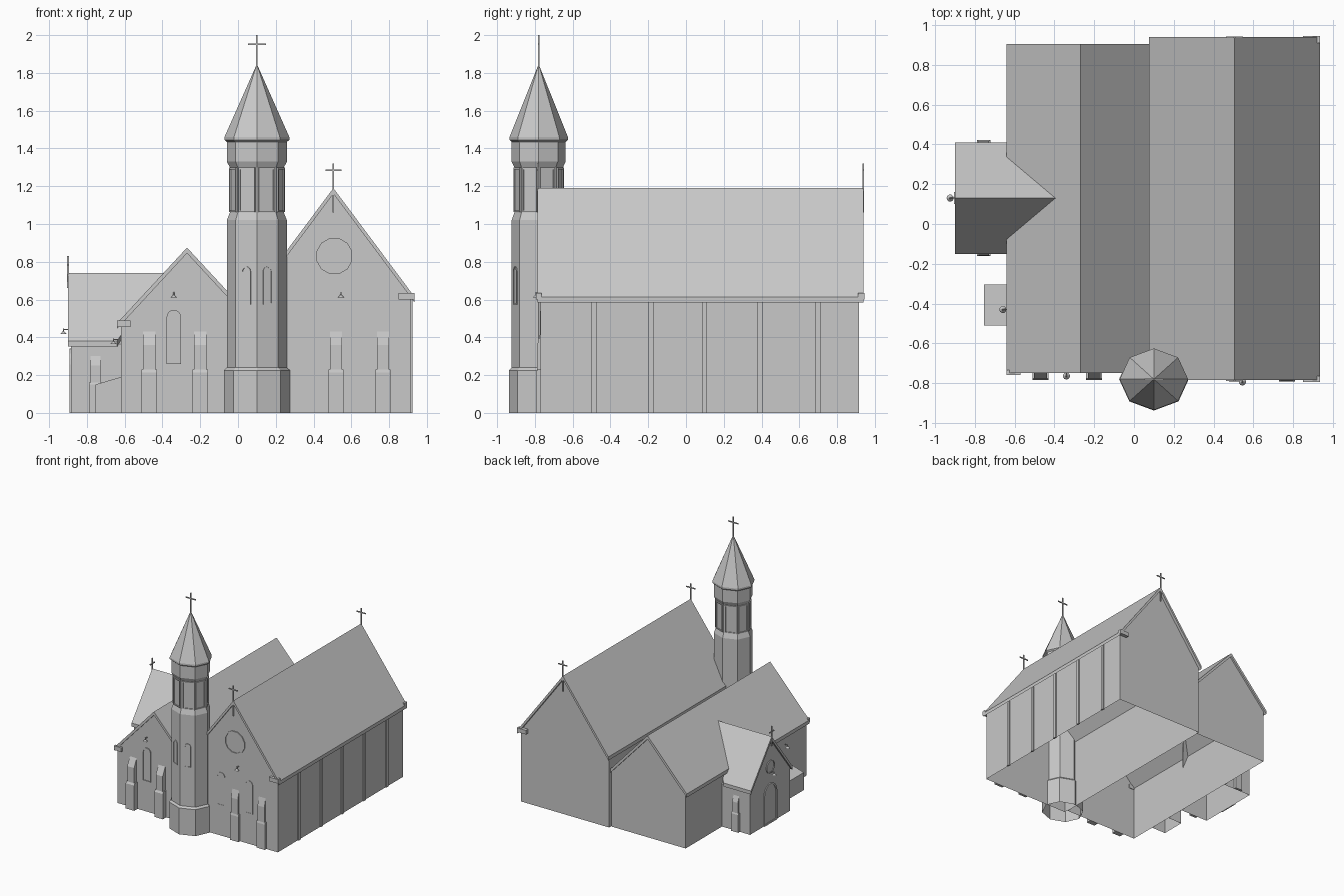
import bpy, bmesh, math
from mathutils import Vector

cube = bpy.data.objects.get("Cube")
if cube:
    bpy.data.objects.remove(cube, do_unlink=True)

stone = bpy.data.materials.new("light_grey_stone")
stone.use_nodes = True
GREY = (0.58, 0.58, 0.58, 1)
stone.diffuse_color = GREY
stone.node_tree.nodes["Principled BSDF"].inputs["Base Color"].default_value = GREY


def loft(name, rings, caps=(True, True), closed=True):
    """Bridge rings of points with flat faces and cap the chosen ends."""
    bm = bmesh.new()
    rows = [[bm.verts.new(p) for p in ring] for ring in rings]
    n = len(rows[0])
    for a, b in zip(rows, rows[1:]):
        for i in range(n if closed else n - 1):
            j = (i + 1) % n
            bm.faces.new((a[i], a[j], b[j], b[i]))
    for row, cap in ((rows[0], caps[0]), (rows[-1], caps[1])):
        if cap:
            bm.faces.new(row)
    bmesh.ops.recalc_face_normals(bm, faces=bm.faces)
    mesh = bpy.data.meshes.new(name)
    bm.to_mesh(mesh)
    bm.free()
    mesh.materials.append(stone)
    obj = bpy.data.objects.new(name, mesh)
    bpy.context.collection.objects.link(obj)
    return obj


def box(name, x0, x1, y0, y1, z0, z1):
    ring = [(x0, y0), (x1, y0), (x1, y1), (x0, y1)]
    return loft(name, [[(x, y, z) for x, y in ring] for z in (z0, z1)])


def along(axis, w, l, z):
    return (w, l, z) if axis == "y" else (l, w, z)


def gabled_hall(name, axis, ridge, top, slope, roof_w, wall_w, roof_l, wall_l, cut=None):
    """Floorless gabled walls under a thin overhanging roof."""
    t = 0.03
    height = lambda w: top - abs(w - ridge) * slope
    a, b = wall_w
    prof = [(a, 0), (a, height(a) - t), (ridge, top - t), (b, height(b) - t), (b, 0)]
    loft(name + "_walls", [[along(axis, w, l, z) for w, z in prof] for l in wall_l], closed=False)
    a, b = roof_w
    prof = [(w, height(w)) for w in (a, ridge, b)]
    prof += [(w, z - t) for w, z in reversed(prof)]
    end = cut or (lambda z: roof_l[1])
    loft(name + "_roof", [[along(axis, w, roof_l[0], z) for w, z in prof],
                          [along(axis, w, end(z), z) for w, z in prof]])


def on_wall(origin, deg):
    """Map (across, up, out) onto a wall facing the given direction."""
    a = math.radians(deg)
    out, side = Vector((math.cos(a), math.sin(a), 0)), Vector((-math.sin(a), math.cos(a), 0))
    return lambda u, v, n: Vector(origin) + side * u + Vector((0, 0, v)) + out * n


def framed_panel(name, put, outline, border, rise=0.008):
    """Raised thin frame around a set-back pane."""
    us, vs = zip(*outline)
    cu, cv = (min(us) + max(us)) / 2, (min(vs) + max(vs)) / 2
    fu, fv = 1 - 2 * border / (max(us) - min(us)), 1 - 2 * border / (max(vs) - min(vs))
    inner = [(cu + (u - cu) * fu, cv + (v - cv) * fv) for u, v in outline]
    return loft(name, [[put(u, v, d) for u, v in pts] for pts, d in
                       ((outline, 0), (outline, rise), (inner, rise), (inner, 0.002))], (False, True))


def arch(width, height):
    r = width / 2
    curve = [(r * math.cos(math.pi * i / 8), height - r + r * math.sin(math.pi * i / 8)) for i in range(9)]
    return [(-r, 0), (r, 0)] + curve


def circle(r, n=12):
    return [(r * math.cos(math.tau * (i + .5) / n), r * math.sin(math.tau * (i + .5) / n)) for i in range(n)]


def buttress(name, put, depth, scale=1.0):
    """Wide stepped foot and a narrower shaft with a sloping cap."""
    d = depth
    for part, half, prof in (
            ("foot", .04, [(0, 0), (d, 0), (d, .215), (d * .8, .23), (0, .23)]),
            ("shaft", .032, [(0, .2), (d * .8, .2), (d * .8, .36), (0, .43)])):
        loft(name + "_" + part, [[put(u * scale ** .5, z * scale, n) for n, z in prof] for u in (-half, half)])


def cross(name, x, y, z0, z1, arm, axis="x"):
    h = 0.004
    box(name + "_post", x - h, x + h, y - h, y + h, z0, z1)
    zc = z0 + (z1 - z0) * 0.72 if z1 - z0 < .2 else z1 - .035
    ax, ay = (arm, h) if axis == "x" else (h, arm)
    box(name + "_arm", x - ax, x + ax, y - ay, y + ay, zc - h, zc + h)


def lamp(name, put):
    """Small hooded lamp on a bracket."""
    ring = lambda r, v: [put(u, v, .024 + w) for u, w in circle(r, 10)]
    loft(name + "_hood", [ring(.018, -.008), ring(.004, .006), ring(.003, .022)])
    loft(name + "_bracket", [[put(u, v, n) for u, v in ((-.003, .014), (.003, .014), (.003, .02), (-.003, .02))]
                             for n in (0, .026)])


# Three halls
SLOPE = 1.08
gabled_hall("main_hall", "y", .505, 1.19, 1.34, (.075, .935), (.085, .915), (-.785, .94), (-.77, .915))
gabled_hall("side_hall", "y", -.27, .875, SLOPE, (-.64, .08), (-.62, .08), (-.75, .905), (-.74, .89))
gabled_hall("transept", "x", .13, .74, 1.28, (-.15, .41), (-.14, .40), (-.9, -.39), (-.885, -.62),
            cut=lambda z: max(-.64, -.27 - (.875 - z) / SLOPE))

# Low lean-to annex
lean = [(-.755, 0), (-.755, .15), (-.62, .19), (-.62, 0)]
loft("annex", [[(x, y, z) for x, z in lean] for y in (-.51, -.305)], closed=False)

# Stone blocks at the eaves
for label, x0, x1, y0, y1, z in (("front_main", .85, .935, -.795, -.765, .6),
                                 ("back_main", .85, .935, .91, .945, .6),
                                 ("front_side", -.64, -.57, -.76, -.735, .455)):
    box(label + "_kneeler", x0, x1, y0, y1, z, z + .035)

# Pilasters on the long wall
for i, y in enumerate((-.4875, -.185, .0975, .39, .6975)):
    box(f"pilaster_{i}", .91, .924, y - .014, y + .014, 0, .6)

# Buttresses
for i, (x, y, d) in enumerate(((-.47, -.74, .045), (-.2, -.74, .045), (.518, -.77, .022), (.768, -.77, .022))):
    buttress(f"front_buttress_{i}", on_wall((x, y, 0), -90), d)
for label, y, deg in (("front", -.14, -90), ("back", .40, 90)):
    buttress("transept_buttress_" + label, on_wall((-.755, y, 0), deg), .022, .7)

# Windows and door
front_main = lambda x, z: on_wall((x, -.77, z), -90)
framed_panel("rose_window", front_main(.51, .83), circle(.098), .01)
for i, x in enumerate((.38, .643)):
    framed_panel(f"main_lancet_{i}", front_main(x, .26), arch(.075, .28), .006, .004)
framed_panel("side_lancet", on_wall((-.34, -.74, .26), -90), arch(.075, .285), .006)
west = lambda z: on_wall((-.885, .13, z), 180)
framed_panel("transept_round_window", west(.48), circle(.055), .008)
framed_panel("transept_door", west(0), arch(.17, .34), .014)

# Lamps
for label, origin, deg in (("main", (.545, -.77, .618), -90), ("side", (-.34, -.74, .618), -90),
                           ("transept", (-.9, .13, .425), 180), ("annex", (-.635, -.43, .372), 180)):
    lamp(label + "_lamp", on_wall(origin, deg))

# Eight-sided tower, slightly flattened front to back
tower = []
SECTIONS = {
    "tower_shaft": ((.175, 0), (.175, .225), (.159, .24), (.159, 1.02), (.143, 1.06)),
    "tower_belfry": ((.143, 1.06), (.143, 1.3), (.159, 1.33), (.159, 1.44)),
    "tower_spire": ((.159, 1.435), (.172, 1.445), (.172, 1.46), (.003, 1.84)),
}
for name, prof in SECTIONS.items():
    rings = [[(r * math.cos(k * math.pi / 4), r * math.sin(k * math.pi / 4), z) for k in range(8)] for r, z in prof]
    tower.append(loft(name, rings, (False, name == "tower_spire")))
apothem = math.cos(math.pi / 8)


def tower_face(k, r, z):
    a = 45 * k + 22.5
    p = math.radians(a)
    return on_wall((r * apothem * math.cos(p), r * apothem * math.sin(p), z), a)


for k in range(8):
    opening = [(-.046, 0), (.046, 0), (.046, .235), (-.046, .235)]
    tower.append(framed_panel(f"belfry_panel_{k}", tower_face(k, .143, 1.063), opening, .009, .009))
for k in (5, 6):
    tower.append(framed_panel(f"tower_window_{k}", tower_face(k, .159, .575), arch(.052, .2), .006, .006))
for part in tower:
    part.location = (.1, -.78, 0)
    part.scale = (1, .9, 1)

# Crosses
cross("spire_cross", .1, -.78, 1.83, 2.0, .048)
cross("front_cross", .505, -.786, 1.06, 1.32, .042)
cross("back_cross", .505, .939, 1.06, 1.32, .042)
cross("transept_cross", -.9, .13, .66, .83, .03, "y")
